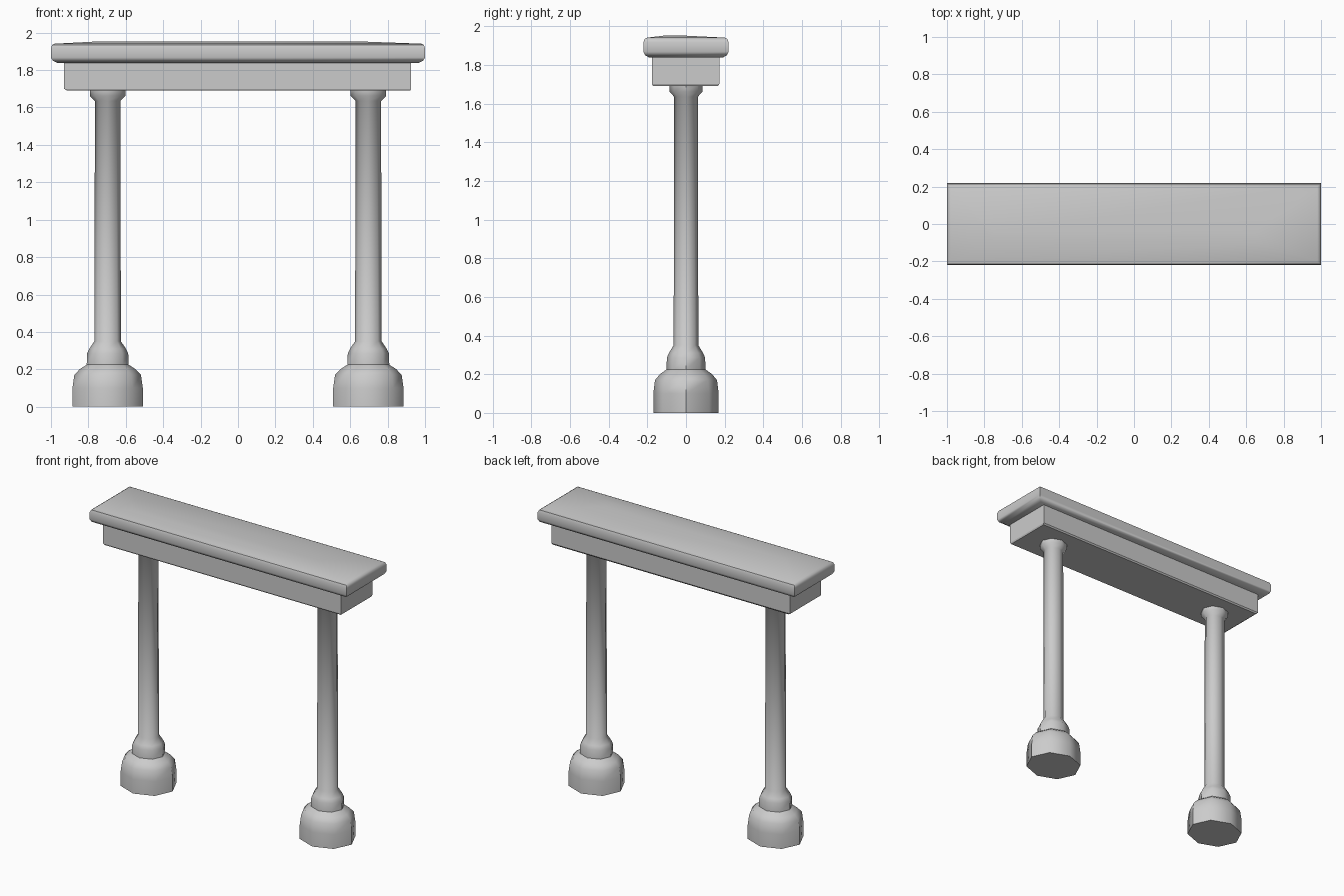
import bpy, bmesh
from math import cos, sin, pi

if "Cube" in bpy.data.objects:
    bpy.data.objects.remove(bpy.data.objects["Cube"])


def loft(name, rings, smooth=None):
    """Skin a stack of closed rings and cap both ends."""
    bm = bmesh.new()
    loops = [[bm.verts.new(p) for p in ring] for ring in rings]
    n = len(loops[0])
    for a, b in zip(loops, loops[1:]):
        for i in range(n):
            j = (i + 1) % n
            bm.faces.new((a[i], a[j], b[j], b[i]))
    bm.faces.new(loops[0][::-1])
    bm.faces.new(loops[-1])
    bmesh.ops.recalc_face_normals(bm, faces=bm.faces)
    me = bpy.data.meshes.new(name)
    bm.to_mesh(me)
    bm.free()
    ob = bpy.data.objects.new(name, me)
    bpy.context.collection.objects.link(ob)
    if smooth:
        bpy.ops.object.select_all(action='DESELECT')
        ob.select_set(True)
        bpy.context.view_layer.objects.active = ob
        bpy.ops.object.shade_smooth_by_angle(angle=smooth)
    return ob


def rect(x0, x1, y0, y1, z):
    return [(x0, y0, z), (x1, y0, z), (x1, y1, z), (x0, y1, z)]


def octagon(cx, r, z):
    # legs are slightly narrower front to back
    return [(cx + r * cos(i * pi / 4), 0.9 * r * sin(i * pi / 4), z) for i in range(8)]


# Top slab with rounded edge and a very slight crown
slab = [(0.965, 0.19, 1.838), (0.99, 0.212, 1.85), (1.0, 0.22, 1.868),
        (1.0, 0.22, 1.918), (0.993, 0.214, 1.934), (0.98, 0.2, 1.941)]
rings = [rect(-x, x, -y, y, z) for x, y, z in slab]
rings.append(rect(-0.75, 0.65, -0.10, -0.04, 1.953))
loft("table_top", rings, 0.7)

# Beam under the slab
loft("beam", [rect(-0.915, 0.92, -0.17, 0.165, 1.69),
              rect(-0.93, 0.925, -0.175, 0.172, 1.70),
              rect(-0.93, 0.925, -0.175, 0.172, 1.845)])

# Eight-sided turned legs: foot, collar, shaft, capital
profile = [(0.188, 0), (0.188, 0.10), (0.178, 0.17), (0.15, 0.20), (0.112, 0.225),
           (0.11, 0.285), (0.098, 0.31), (0.071, 0.35), (0.068, 1.635),
           (0.095, 1.662), (0.095, 1.695)]
for side, cx in (("left", -0.697), ("right", 0.697)):
    loft(side + "_leg", [octagon(cx, r, z) for r, z in profile], 0.85)
